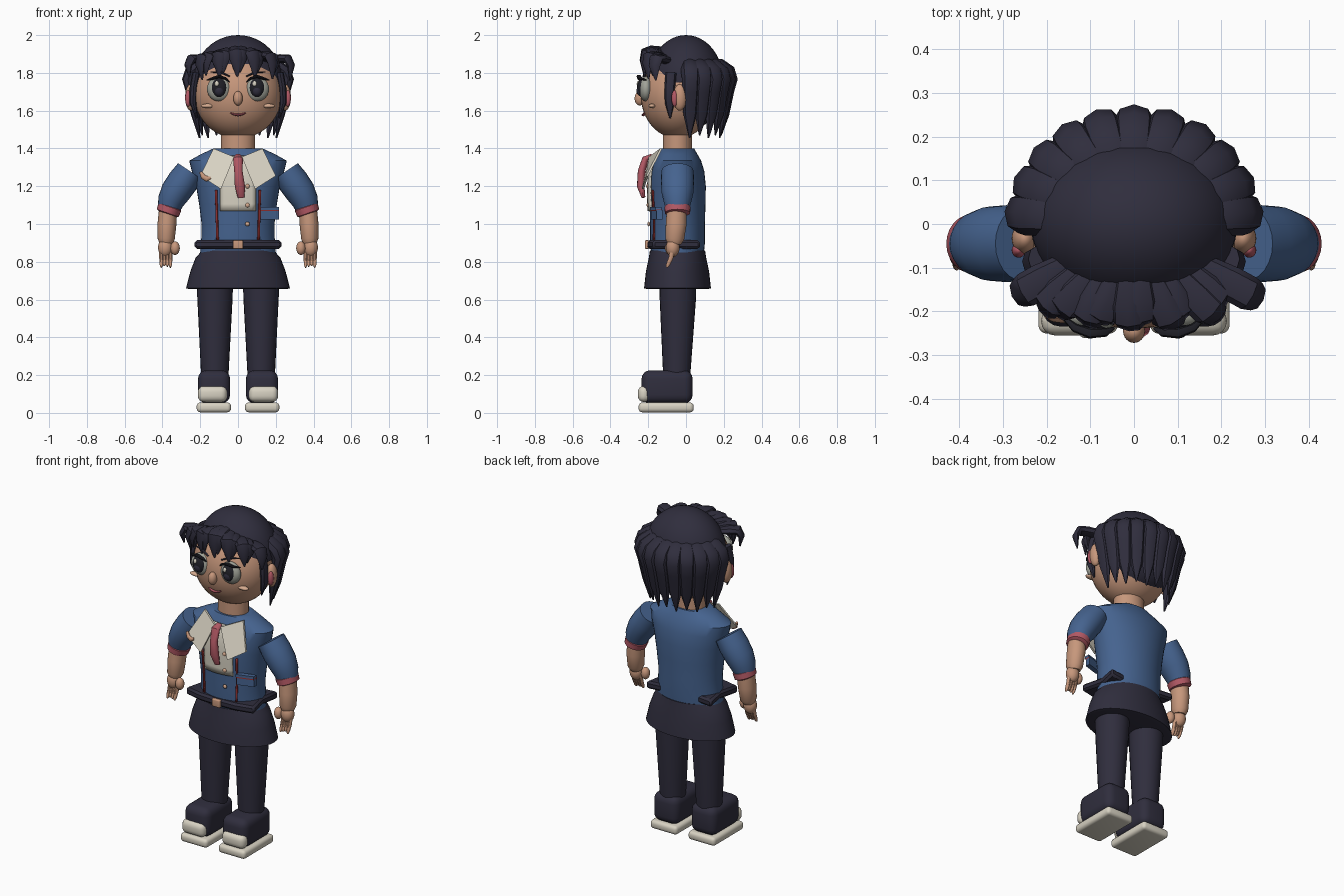
import bpy, bmesh, math
from mathutils import Vector, Matrix

if "Cube" in bpy.data.objects:
    bpy.data.objects.remove(bpy.data.objects["Cube"])


def material(name, r, g, b):
    m = bpy.data.materials.new(name)
    m.use_nodes = True
    m.diffuse_color = (r, g, b, 1)
    m.node_tree.nodes["Principled BSDF"].inputs["Base Color"].default_value = (r, g, b, 1)
    return m


NAVY = material("dark navy", .029, .027, .047)
BLUE = material("denim blue", .060, .125, .275)
SKIN = material("skin", .57, .31, .20)
BLUSH = material("light skin", .66, .40, .27)
CREAM = material("cream", .68, .64, .54)
PINK = material("rose", .45, .10, .13)
RED = material("dark red", .30, .03, .03)
EYE = material("eye grey", .36, .37, .32)
BLACK = material("iris black", .014, .014, .020)


def finish(bm, name, mat, angle=40):
    bmesh.ops.recalc_face_normals(bm, faces=bm.faces[:])
    me = bpy.data.meshes.new(name)
    bm.to_mesh(me)
    bm.free()
    me.materials.append(mat)
    ob = bpy.data.objects.new(name, me)
    bpy.context.collection.objects.link(ob)
    bpy.ops.object.select_all(action='DESELECT')
    ob.select_set(True)
    bpy.context.view_layer.objects.active = ob
    bpy.ops.object.shade_smooth_by_angle(angle=math.radians(angle))
    return ob


def ball(name, c, r, mat, above=None, n=24):
    bm = bmesh.new()
    bmesh.ops.create_uvsphere(bm, u_segments=n, v_segments=n * 2 // 3, radius=1)
    bmesh.ops.transform(bm, verts=bm.verts[:], matrix=Matrix.Translation(c) @ Matrix.Diagonal((*r, 1)))
    if above:
        bmesh.ops.bisect_plane(bm, geom=bm.verts[:] + bm.edges[:] + bm.faces[:],
                               plane_co=(0, 0, above), plane_no=(0, 0, -1), clear_outer=True)
    return finish(bm, name, mat)


def box(name, c, size, mat, bevel=.01):
    bm = bmesh.new()
    bmesh.ops.create_cube(bm, size=1)
    bmesh.ops.transform(bm, verts=bm.verts[:], matrix=Matrix.Translation(c) @ Matrix.Diagonal((*size, 1)))
    bmesh.ops.bevel(bm, geom=bm.edges[:], offset=bevel, segments=4, profile=.5, affect='EDGES')
    return finish(bm, name, mat)


def sweep(name, pts, sizes, side, mat, n=24):
    """Loft elliptical rings along a path; side is the wide direction."""
    bm = bmesh.new()
    pts = [Vector(p) for p in pts]
    rings = []
    for i, (p, (a, b)) in enumerate(zip(pts, sizes)):
        t = (pts[min(i + 1, len(pts) - 1)] - pts[max(i - 1, 0)]).normalized()
        nrm = t.cross(Vector(side)).normalized()
        wide = nrm.cross(t)
        rings.append([bm.verts.new(p + wide * a * math.cos(k * math.tau / n) + nrm * b * math.sin(k * math.tau / n))
                      for k in range(n)])
    for lo, hi in zip(rings, rings[1:]):
        for k in range(n):
            bm.faces.new((lo[k], lo[(k + 1) % n], hi[(k + 1) % n], hi[k]))
    bm.faces.new(rings[0])
    bm.faces.new(rings[-1])
    return finish(bm, name, mat)


def plate(name, pts, depth, mat):
    """Extrude a flat polygon by a vector."""
    bm = bmesh.new()
    face = bm.faces.new([bm.verts.new(p) for p in pts])
    new = bmesh.ops.extrude_face_region(bm, geom=[face])["geom"]
    bmesh.ops.translate(bm, vec=depth, verts=[v for v in new if isinstance(v, bmesh.types.BMVert)])
    return finish(bm, name, mat, 30)


# Torso: height, half width, half depth
TORSO = [(.80, .205, .135), (.90, .195, .145), (1.0, .193, .145), (1.1, .205, .148), (1.2, .222, .15),
         (1.28, .245, .142), (1.335, .258, .125), (1.37, .195, .105), (1.4, .13, .088)]
CY = -.045
sweep("jacket_body", [(0, CY, z) for z, a, b in TORSO], [(a, b) for z, a, b in TORSO], (1, 0, 0), BLUE, 40)


def front(x, z):
    for (z0, a0, b0), (z1, a1, b1) in zip(TORSO, TORSO[1:]):
        if z <= z1:
            f = (z - z0) / (z1 - z0)
            a, b = a0 + (a1 - a0) * f, b0 + (b1 - b0) * f
            return CY - b * math.sqrt(max(0, 1 - (x / a) ** 2))


def patch(name, x0, x1, z0, z1, mat, off, lean=0):
    """Cloth panel that follows the front of the torso."""
    bm = bmesh.new()
    n = 8
    g = [[None] * (n + 1) for _ in range(n + 1)]
    for i in range(n + 1):
        for j in range(n + 1):
            z = z0 + (z1 - z0) * j / n
            x = x0 + (x1 - x0) * i / n + lean * j / n
            g[i][j] = bm.verts.new((x, front(x, z) - off, z))
    for i in range(n):
        for j in range(n):
            bm.faces.new((g[i][j], g[i + 1][j], g[i + 1][j + 1], g[i][j + 1]))
    ob = finish(bm, name, mat)
    mod = ob.modifiers.new("thickness", 'SOLIDIFY')
    mod.thickness, mod.offset = .008, 0


# Shirt front, buttons, tie
patch("shirt_front", -.095, .095, 1.07, 1.36, CREAM, .008)
for i, z in enumerate((1.2, 1.1, 1.0)):
    ball(f"button_{i}", (.05, front(.05, z) - .012, z), (.012, .008, .012), BLUSH, n=12)
sweep("necktie", [(0, -.18, 1.36), (0, -.215, 1.345), (.002, -.235, 1.28), (.01, -.24, 1.2), (.017, -.225, 1.14)],
      [(.018, .012), (.026, .018), (.022, .02), (.027, .02), (.018, .01)], (1, 0, 0), PINK, 12)

# Pocket with trimmed flap, and curled badge
for part, lo, hi, out, mat in (("pocket", 1.025, 1.075, 0, BLUE), ("pocket_trim", 1.068, 1.077, .004, RED),
                               ("pocket_flap", 1.075, 1.09, .006, BLUE)):
    plate(part, [(.118, -.185 - out, lo), (.217, -.155 - out, lo), (.217, -.155 - out, hi), (.118, -.185 - out, hi)],
          (0, .03, 0), mat)
sweep("badge", [(-.198, -.208, 1.275), (-.185, -.214, 1.25), (-.165, -.217, 1.238), (-.145, -.217, 1.245)],
      [(.008, .008), (.014, .01), (.015, .01), (.008, .008)], (0, 0, 1), SKIN, 10)

# Neck and head
sweep("neck", [(0, -.045, 1.36), (0, -.045, 1.5)], [(.09, .077)] * 2, (1, 0, 0), SKIN)
ball("head", (0, -.045, 1.685), (.232, .195, .232), SKIN, n=36)
ball("nose", (0, -.245, 1.665), (.025, .027, .038), SKIN)
sweep("mouth", [(x, -.226 + abs(x) * .09, 1.577 + x * x * 7) for x in (-.04, -.02, 0, .02, .04)],
      [(.003, .005), (.006, .008), (.007, .009), (.006, .008), (.003, .005)], (0, 0, 1), PINK, 10)

# Hair cap and back of the hair
ball("hair_cap", (0, 0, 1.76), (.236, .197, .24), NAVY, above=1.75, n=36)
ball("hair_back", (0, .045, 1.71), (.222, .14, .2), NAVY)
for i in range(11):
    a = math.radians(6 + 16.8 * i)
    c, s = math.cos(a), math.sin(a)
    path = [(.5, 1.85), (.75, 1.845), (.93, 1.805), (1, 1.765), (.95, 1.7), (.87, 1.58), (.78, 1.455 + .015 * (i % 2))]
    sweep(f"back_lock_{i}", [(.262 * c * f, .238 * s * f, z) for f, z in path],
          [(.03, .02), (.044, .032), (.05, .042), (.046, .036), (.044, .028), (.036, .022), (.004, .004)],
          (-s, c, 0), NAVY, 8)

# Fringe with curled roots
for i in range(12):
    u = (i - 5.5) / 5.5
    a = math.radians(-90 + 66 * u)
    c, s = math.cos(a), math.sin(a)
    drop = .06 * abs(u)
    k = .97 + .05 * (i % 2)
    sx, sy = .25 * u * k, -.215 * abs(s) ** .35 * k
    path = [(.6, 1.925), (.85, 1.925), (.99, 1.915), (1.04, 1.87), (1, 1.80 - .02 * (i % 2))]
    lean = .02 if i % 2 else -.015
    sweep(f"fringe_lock_{i}", [(sx * f + lean * j / 4, sy * f, z - drop * (1 - j / 6)) for j, (f, z) in enumerate(path)],
          [(.03, .02), (.04, .024), (.04, .024), (.034, .018), (.004, .004)], (-s, c, 0), NAVY, 8)

# Paired parts
for s, tag in ((1, "left"), (-1, "right")):
    # Eyes
    ball(f"{tag}_eye", (s * .1, -.212, 1.715), (.064, .036, .066), EYE)
    ball(f"{tag}_iris", (s * .1, -.225, 1.72), (.043, .034, .053), BLACK)
    ball(f"{tag}_pupil_ring", (s * .1, -.24, 1.706), (.026, .022, .030), NAVY)
    ball(f"{tag}_eye_glint", (s * .1 - .012, -.252, 1.742), (.012, .009, .015), CREAM, n=12)
    sweep(f"{tag}_eyelash", [(s * x, y, z) for x, y, z in
                             ((.046, -.238, 1.752), (.065, -.248, 1.77), (.1, -.25, 1.782), (.135, -.238, 1.77), (.165, -.21, 1.762))],
          [(.003, .003), (.007, .01), (.008, .012), (.008, .01), (.003, .003)], (0, 0, 1), BLACK, 8)
    sweep(f"{tag}_eyebrow", [(s * .045, -.225, 1.782), (s * .09, -.215, 1.803), (s * .145, -.195, 1.805)],
          [(.004, .006), (.006, .008), (.003, .003)], (0, 0, 1), NAVY, 8)
    ball(f"{tag}_cheek", (s * .16, -.18, 1.625), (.036, .018, .012), BLUSH)
    # Ears and sideburns
    ball(f"{tag}_ear", (s * .25, -.033, 1.67), (.03, .036, .07), SKIN)
    ball(f"{tag}_inner_ear", (s * .264, -.06, 1.665), (.016, .017, .043), PINK)
    sweep(f"{tag}_sideburn", [(s * .222, -.08, 1.8), (s * .236, -.086, 1.72), (s * .238, -.086, 1.64), (s * .218, -.084, 1.56)],
          [(.03, .02), (.028, .02), (.026, .018), (.004, .004)], (0, 1, 0), NAVY, 8)
    # Collar and jacket piping
    plate(f"{tag}_collar", [(s * .02, -.185, 1.355), (s * .13, -.125, 1.4), (s * .2, -.2, 1.255), (s * .09, -.222, 1.185)],
          (0, -.012, 0), CREAM)
    patch(f"{tag}_piping", s * .108 - .005, s * .108 + .005, .91, 1.18, RED, .005, lean=s * .008)
    # Arms
    sweep(f"{tag}_sleeve", [(s * x, CY, z) for x, z in ((.255, 1.28), (.292, 1.225), (.33, 1.17), (.356, 1.12), (.368, 1.075))],
          [(.085, .075), (.088, .082), (.085, .08), (.074, .07), (.06, .058)], (0, 1, 0), BLUE)
    sweep(f"{tag}_cuff", [(s * x, CY, z) for x, z in ((.358, 1.098), (.361, 1.09), (.372, 1.058), (.375, 1.05))],
          [(.058, .055), (.069, .064), (.067, .061), (.05, .045)], (0, 1, 0), PINK)
    sweep(f"{tag}_forearm", [(s * x, y, z) for x, y, z in
                             ((.37, -.05, 1.08), (.376, -.052, 1.0), (.38, -.06, .92), (.38, -.063, .895))],
          [(.052, .048), (.055, .05), (.05, .045), (.036, .034)], (0, 1, 0), SKIN)
    ball(f"{tag}_palm", (s * .385, -.07, .875), (.038, .036, .05), SKIN)
    ball(f"{tag}_thumb", (s * .333, -.085, .872), (.025, .026, .036), SKIN, n=16)
    for i in range(4):
        x = s * (.358 + .016 * i)
        sweep(f"{tag}_finger_{i}", [(x, -.07, .87), (x, -.08, .82), (x, -.095, .785), (x, -.102, .77 + .006 * (i % 3))],
              [(.011, .014), (.011, .013), (.009, .011), (.004, .005)], (1, 0, 0), SKIN, 10)
    # Legs and shoes
    sweep(f"{tag}_leg", [(s * .122, -.043, .8), (s * .122, -.043, .62), (s * .123, -.05, .15)],
          [(.096, .098), (.094, .097), (.07, .069)], (1, 0, 0), NAVY)
    box(f"{tag}_shoe", (s * .127, -.1, .138), (.17, .27, .175), NAVY, .045)
    box(f"{tag}_toe_cap", (s * .135, -.222, .1), (.155, .066, .085), CREAM, .032)
    box(f"{tag}_sole", (s * .128, -.105, .029), (.182, .292, .052), CREAM, .02)

# Skirt
SKIRT = [(.655, .255, .157), (.66, .275, .177), (.75, .252, .167), (.82, .225, .152), (.86, .19, .146)]
sweep("skirt", [(0, CY, z) for z, a, b in SKIRT], [(a, b) for z, a, b in SKIRT], (1, 0, 0), NAVY, 40)

# Belt with flared corners, and buckle
half = [(0, -.205), (.12, -.2), (.232, -.175), (.2, -.045), (.222, .075), (.1, .06)]
loop = half + [(-x, y) for x, y in reversed(half[1:])]
belt = plate("belt", [(x, y, .868) for x, y in loop], (0, 0, .046), NAVY)
belt.modifiers.new("soft_edge", 'BEVEL').width = .012
box("buckle", (0, -.207, .891), (.055, .022, .046), SKIN, .006)
